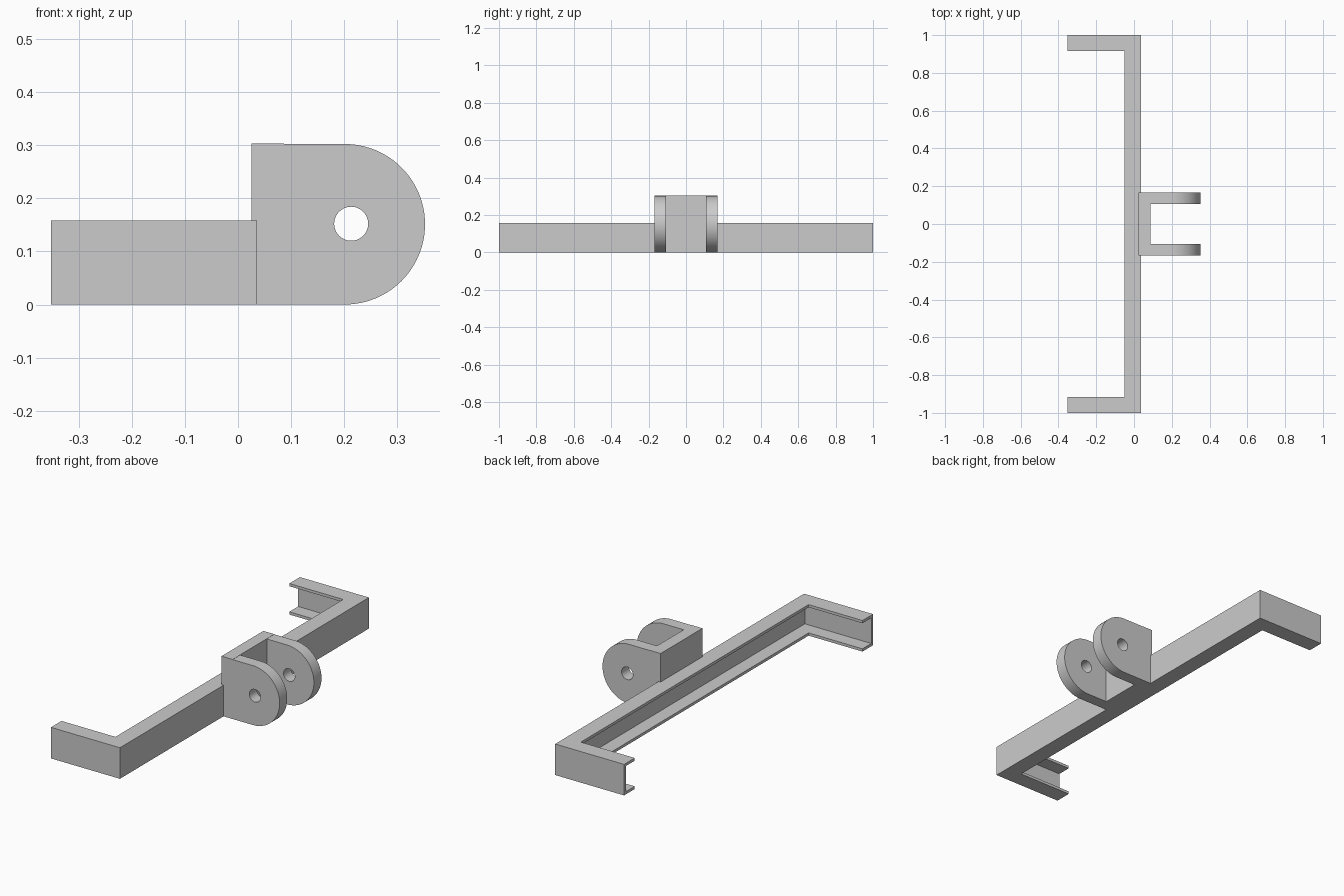
import bpy, bmesh
from math import sin, cos, pi, radians
from mathutils import Vector

old = bpy.data.objects.get("Cube")
if old:
    bpy.data.objects.remove(old, do_unlink=True)

grey = bpy.data.materials.new("plain grey")
grey.use_nodes = True
grey.diffuse_color = (0.6, 0.6, 0.6, 1)
grey.node_tree.nodes["Principled BSDF"].inputs["Base Color"].default_value = grey.diffuse_color


def finish(bm, name):
    bmesh.ops.recalc_face_normals(bm, faces=bm.faces)
    mesh = bpy.data.meshes.new(name)
    bm.to_mesh(mesh)
    bm.free()
    mesh.materials.append(grey)
    obj = bpy.data.objects.new(name, mesh)
    bpy.context.collection.objects.link(obj)
    return obj


def box(name, lo, hi):
    bm = bmesh.new()
    bmesh.ops.create_cube(bm, size=1)
    for v in bm.verts:
        v.co = [a + (b - a) * (c + 0.5) for a, b, c in zip(lo, hi, v.co)]
    return finish(bm, name)


# C channel swept along a U-shaped path with mitred corners
HEIGHT, DEPTH, WALL = 0.158, 0.085, 0.014
FRONT, TIP = 0.036, -0.352
profile = [(0, 0), (DEPTH, 0), (DEPTH, WALL), (WALL, WALL),
           (WALL, HEIGHT - WALL), (DEPTH, HEIGHT - WALL), (DEPTH, HEIGHT), (0, HEIGHT)]
# Path points with the direction towards the inside of the channel
path = [(TIP, -1, 0, 1), (FRONT, -1, -1, 1), (FRONT, 1, -1, -1), (TIP, 1, 0, -1)]
bm = bmesh.new()
rings = [[bm.verts.new((x + d * dx, y + d * dy, z)) for d, z in profile]
         for x, y, dx, dy in path]
n = len(profile)
for a, b in zip(rings, rings[1:]):
    for i in range(n):
        j = (i + 1) % n
        bm.faces.new((a[i], a[j], b[j], b[i]))
for ring in (rings[0], rings[-1]):
    bm.faces.new(ring)
finish(bm, "channel_frame")

# Clevis back plate
TOP, BACK, PLATE = 0.303, 0.025, 0.087
OUTER, INNER = 0.168, 0.107
box("clevis_plate", (BACK, -OUTER, 0), (PLATE, OUTER, TOP))

# Rounded lugs with a pin hole
RADIUS = 0.151
CENTRE = 0.352 - RADIUS
PIN = Vector((0.213, 0, 0.152))
PIN_RADIUS, STEPS = 0.032, 48


def lug(name, y0, y1):
    outline = [(PLATE, 0)]
    for i in range(STEPS + 1):
        t = -pi / 2 + pi * i / STEPS
        outline.append((CENTRE + RADIUS * cos(t), RADIUS + RADIUS * sin(t)))
    outline.append((PLATE, 2 * RADIUS))
    hole = [(PIN.x + PIN_RADIUS * cos(2 * pi * i / STEPS),
             PIN.z + PIN_RADIUS * sin(2 * pi * i / STEPS)) for i in range(STEPS)]
    bm = bmesh.new()
    edges = []
    for loop in (outline, hole):
        vs = [bm.verts.new((x, y0, z)) for x, z in loop]
        edges += [bm.edges.new((vs[i - 1], vs[i])) for i in range(len(vs))]
    bmesh.ops.triangle_fill(bm, use_beauty=True, use_dissolve=False, edges=edges)
    result = bmesh.ops.extrude_face_region(bm, geom=bm.faces[:], use_keep_orig=True)
    moved = [g for g in result["geom"] if isinstance(g, bmesh.types.BMVert)]
    bmesh.ops.translate(bm, verts=moved, vec=(0, y1 - y0, 0))
    obj = finish(bm, name)
    bpy.ops.object.select_all(action="DESELECT")
    obj.select_set(True)
    bpy.context.view_layer.objects.active = obj
    bpy.ops.object.shade_smooth_by_angle(angle=radians(30))


lug("right_lug", -OUTER, -INNER)
lug("left_lug", INNER, OUTER)
